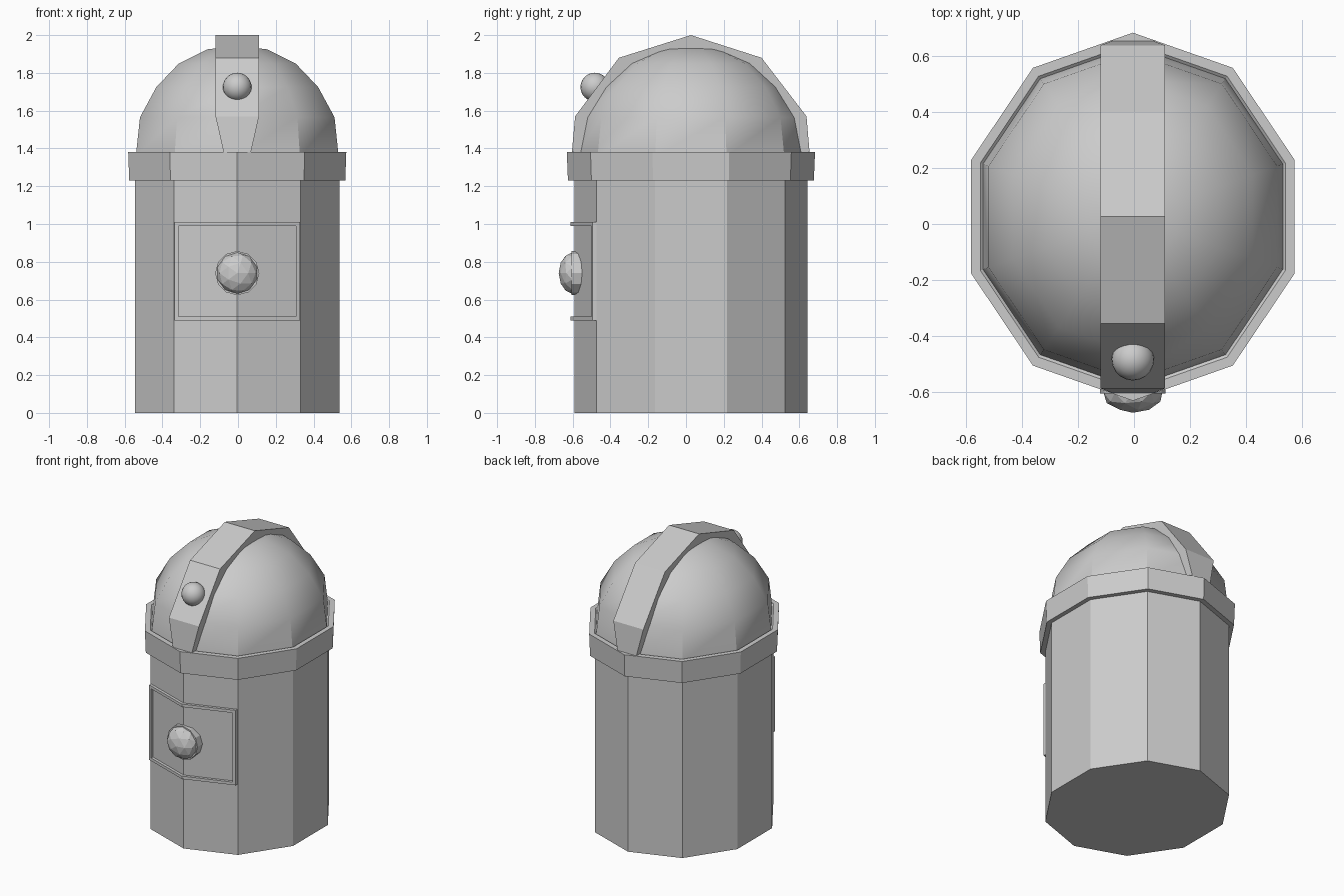
import bpy, math
from mathutils import Matrix

if "Cube" in bpy.data.objects:
    bpy.data.objects.remove(bpy.data.objects["Cube"])

CX, CY = -0.004, 0.026      # shared axis of the ten-sided shell
SX, SY = 0.57, 0.617        # shell radii along x and y


def make(name, verts, faces):
    mesh = bpy.data.meshes.new(name)
    mesh.from_pydata(verts, [], faces)
    mesh.update()
    obj = bpy.data.objects.new(name, mesh)
    bpy.context.collection.objects.link(obj)
    return obj


def lathe(name, profile, n=10):
    """Stack ten-sided rings given as (radius factor, z), capped at both ends."""
    verts, faces = [], []
    for r, z in profile:
        for i in range(n):
            a = -math.pi / 2 + 2 * math.pi * i / n
            verts.append((CX + SX * r * math.cos(a), CY + SY * r * math.sin(a), z))
    for k in range(len(profile) - 1):
        for i in range(n):
            j = (i + 1) % n
            faces.append((k * n + i, k * n + j, (k + 1) * n + j, (k + 1) * n + i))
    faces.append(tuple(reversed(range(n))))
    faces.append(tuple(range((len(profile) - 1) * n, len(profile) * n)))
    return make(name, verts, faces)


def smooth(obj, deg):
    bpy.ops.object.select_all(action='DESELECT')
    obj.select_set(True)
    bpy.context.view_layer.objects.active = obj
    bpy.ops.object.shade_smooth_by_angle(angle=math.radians(deg))


# Main shell: body, collar and dome
lathe("body", [(1, 0), (1, 1.3)])
lathe("collar", [(1.055, 1.23), (1.065, 1.382), (1.005, 1.382), (0.98, 1.37)])
dome = lathe("dome", [(0.99, 1.36), (0.95, 1.565), (0.79, 1.725), (0.57, 1.85),
                      (0.29, 1.925), (0.02, 1.94)])
smooth(dome, 32)

# Band arching over the dome, narrowing where it meets the collar
arch = [(-0.605, 1.37, 0.07), (-0.587, 1.57, 0.115), (-0.355, 1.88, 0.115),
        (0.026, 2.0, 0.115), (0.40, 1.88, 0.115), (0.638, 1.57, 0.115), (0.655, 1.37, 0.07)]
n = len(arch)
verts = [(CX + s * w, y, z) for s in (-1, 1) for y, z, w in arch]
faces = [(i, (i + 1) % n, n + (i + 1) % n, n + i) for i in range(n)]
faces += [tuple(reversed(range(n))), tuple(range(n, 2 * n))]
make("dome_band", verts, faces)

# Round lamp on the band
bpy.ops.mesh.primitive_uv_sphere_add(segments=20, ring_count=12, radius=0.076,
                                     location=(CX, -0.483, 1.725))
bpy.context.object.name = "lamp"
smooth(bpy.context.object, 40)


# Door frame bars that follow the two front faces of the body
def surface_y(x):
    slope = SY * (1 - math.cos(math.radians(36))) / (SX * math.sin(math.radians(36)))
    return CY - SY + slope * abs(x - CX)


def bar(name, xs, z0, z1, out=0.02):
    verts, faces = [], []
    for x in xs:
        y = surface_y(x)
        verts += [(x, y - out, z0), (x, y + 0.02, z0), (x, y + 0.02, z1), (x, y - out, z1)]
    for k in range(len(xs) - 1):
        for i in range(4):
            j = (i + 1) % 4
            faces.append((4 * k + j, 4 * k + i, 4 * k + 4 + i, 4 * k + 4 + j))
    e = 4 * (len(xs) - 1)
    faces += [(0, 1, 2, 3), (e + 3, e + 2, e + 1, e)]
    return make(name, verts, faces)


L, R, T = CX - 0.332, CX + 0.332, 0.02
bar("door_frame_bottom", (L, CX, R), 0.49, 0.49 + T)
bar("door_frame_top", (L, CX, R), 1.01 - T, 1.01)
bar("door_frame_left", (L, L + T), 0.49 + T, 1.01 - T)
bar("door_frame_right", (R - T, R), 0.49 + T, 1.01 - T)

# Knob: ten-sided base with a faceted cap
bpy.ops.mesh.primitive_cylinder_add(vertices=12, radius=0.117, depth=0.09,
                                    location=(CX, -0.56, 0.74),
                                    rotation=(math.pi / 2, 0, 0))
bpy.context.object.name = "knob_base"
bpy.ops.mesh.primitive_ico_sphere_add(subdivisions=2, radius=1)
cap = bpy.context.object
cap.name = "knob_cap"
cap.data.transform(Matrix.Rotation(math.pi / 2, 4, 'X'))
cap.scale = (0.11, 0.072, 0.11)
cap.location = (CX, -0.602, 0.74)
